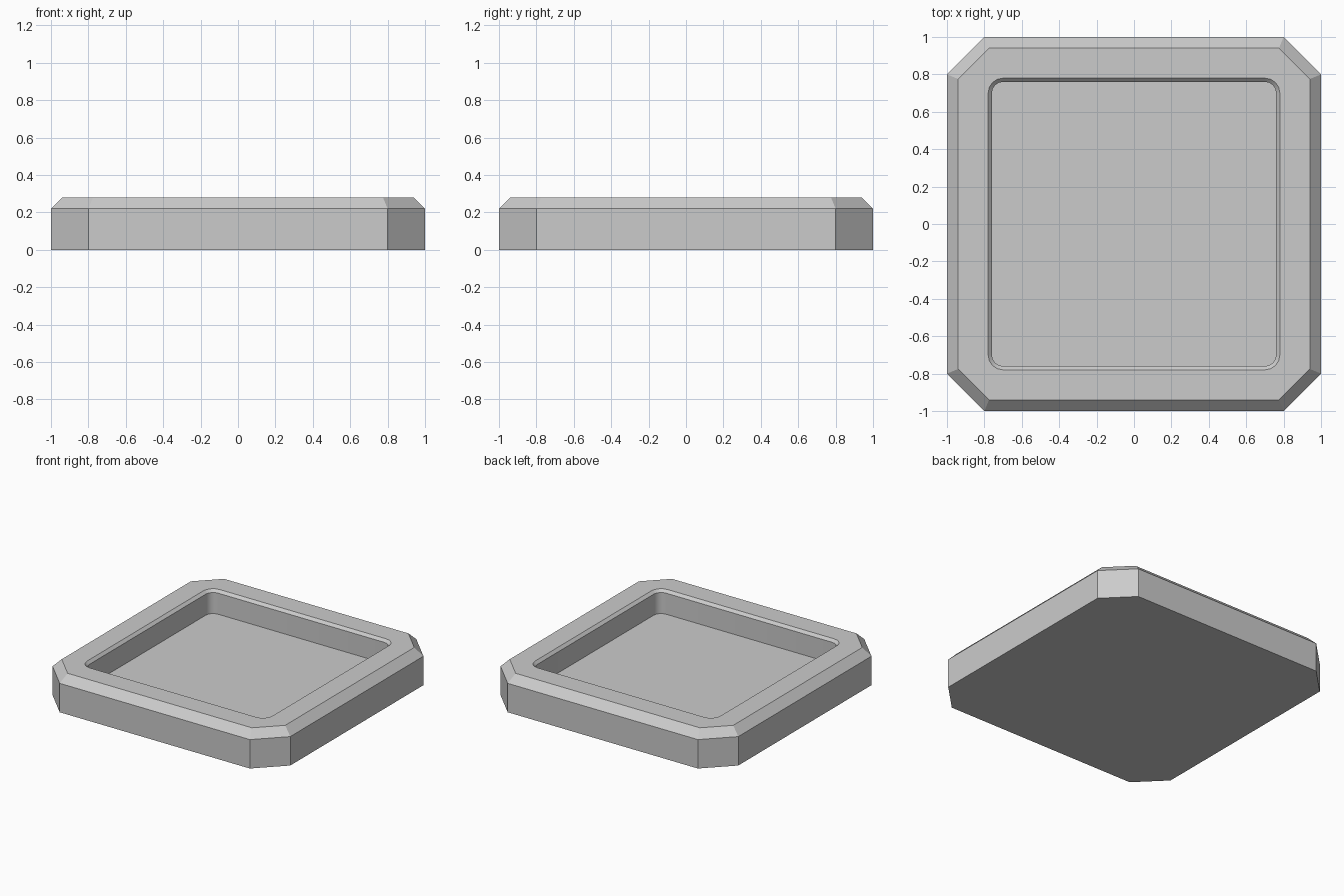
import bpy, bmesh, math

if "Cube" in bpy.data.objects:
    bpy.data.objects.remove(bpy.data.objects["Cube"])


def octagon(half, cut):
    """Square outline with 45 degree corner cuts, counter-clockwise."""
    pts = []
    for q in range(4):
        c, s = round(math.cos(q * math.pi / 2)), round(math.sin(q * math.pi / 2))
        for x, y in ((half, half - cut), (half - cut, half)):
            pts.append((x * c - y * s, x * s + y * c))
    return pts


def rounded_square(half, radius, segments=4):
    """Square outline with rounded corners, counter-clockwise."""
    pts, k = [], half - radius
    for q in range(4):
        cx = k if q in (0, 3) else -k
        cy = k if q in (0, 1) else -k
        for i in range(segments + 1):
            a = (q + i / segments) * math.pi / 2
            pts.append((cx + radius * math.cos(a), cy + radius * math.sin(a)))
    return pts


bm = bmesh.new()


def ring(pts, z):
    return [bm.verts.new((x, y, z)) for x, y in pts]


def skin(a, b):
    n = len(a)
    for i in range(n):
        j = (i + 1) % n
        bm.faces.new((a[i], a[j], b[j], b[i]))


def loop_edges(r):
    return [bm.edges.get((r[i], r[(i + 1) % len(r)])) for i in range(len(r))]


# Outer shell: vertical sides and chamfered top edge
bevel = 0.06
base = ring(octagon(1.0, 0.2), 0.0)
side = ring(octagon(1.0, 0.2), 0.22)
rim_outer = ring(octagon(1.0 - bevel, 0.2 - bevel * (1 - math.tan(math.pi / 8))), 0.28)
bm.faces.new(base[::-1])
skin(base, side)
skin(side, rim_outer)

# Pocket: small lip chamfer, straight walls and flat floor
rim_inner = ring(rounded_square(0.78, 0.08), 0.28)
lip = ring(rounded_square(0.76, 0.06), 0.26)
floor = ring(rounded_square(0.76, 0.06), 0.10)
skin(rim_inner, lip)
skin(lip, floor)
bm.faces.new(floor)

# Flat rim between the shell and the pocket
n, m = 2, len(rim_inner) // 4
for q in range(4):
    o0, o1, o2 = (rim_outer[(2 * q + k) % 8] for k in range(3))
    corner = rim_inner[q * m:(q + 1) * m]
    bm.faces.new([o0, o1] + corner[::-1])
    bm.faces.new([o1, o2, rim_inner[(q + 1) * m % (4 * m)], corner[-1]])

bmesh.ops.recalc_face_normals(bm, faces=bm.faces)
mesh = bpy.data.meshes.new("tray")
bm.to_mesh(mesh)
bm.free()
tray = bpy.data.objects.new("tray", mesh)
bpy.context.collection.objects.link(tray)

# Smooth only the rounded pocket corners
bpy.context.view_layer.objects.active = tray
tray.select_set(True)
bpy.ops.object.shade_smooth_by_angle(angle=math.radians(30))
